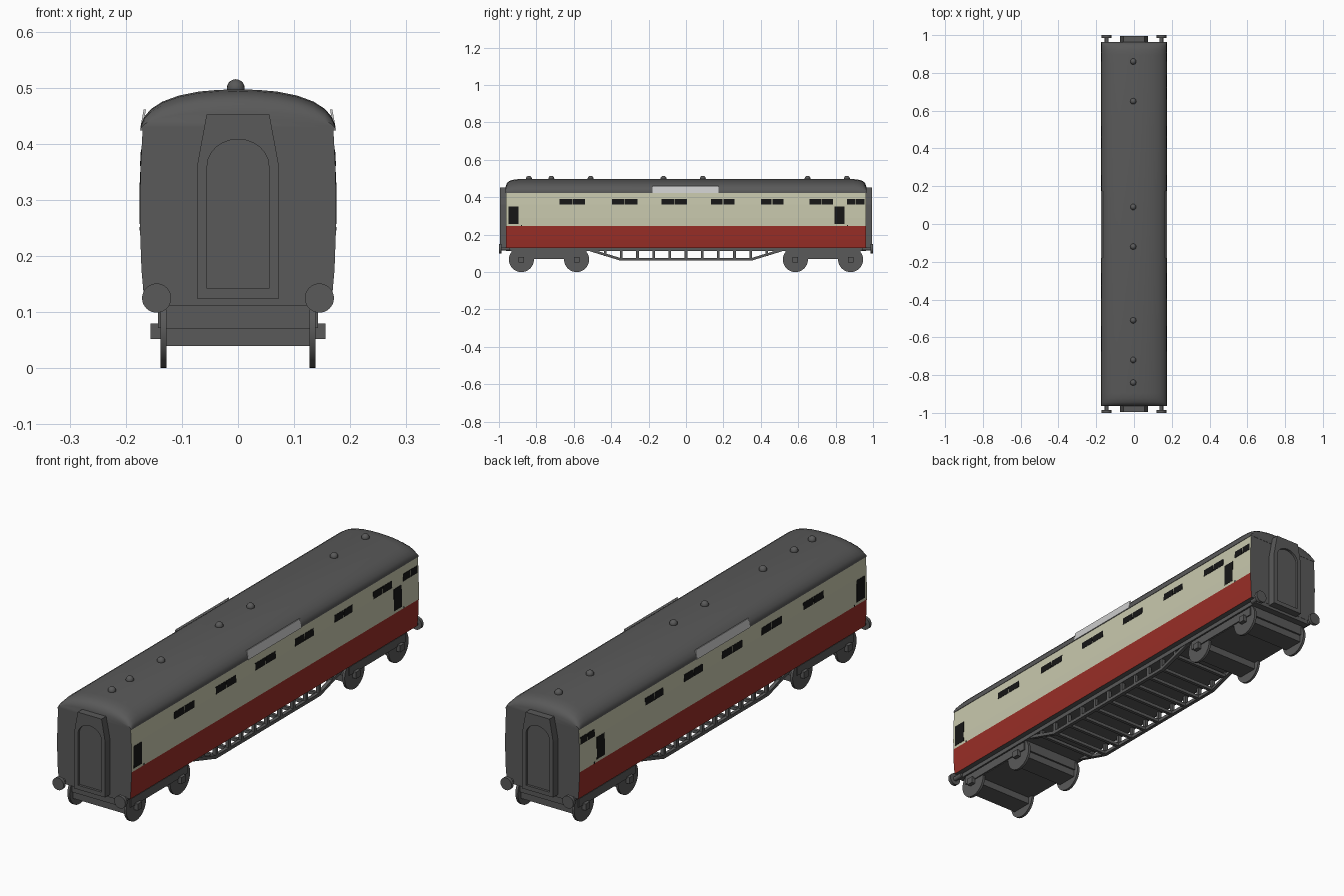
import bpy, bmesh, math
from mathutils import Vector

if "Cube" in bpy.data.objects:
    bpy.data.objects.remove(bpy.data.objects["Cube"])


def mat(name, r, g, b):
    m = bpy.data.materials.new(name)
    m.diffuse_color = (r, g, b, 1)
    m.use_nodes = True
    m.node_tree.nodes["Principled BSDF"].inputs["Base Color"].default_value = m.diffuse_color
    return m


DARK = mat("dark_grey", 0.1, 0.1, 0.1)
RED = mat("red_paint", 0.32, 0.028, 0.02)
CREAM = mat("cream_paint", 0.58, 0.58, 0.42)
BLACK = mat("window_black", 0.008, 0.008, 0.008)
BOARD = mat("board_grey", 0.55, 0.55, 0.55)


def finish(bm, name, mats, smooth=False):
    bmesh.ops.recalc_face_normals(bm, faces=bm.faces)
    me = bpy.data.meshes.new(name)
    bm.to_mesh(me)
    bm.free()
    ob = bpy.data.objects.new(name, me)
    bpy.context.collection.objects.link(ob)
    for m in mats:
        me.materials.append(m)
    if smooth:
        bpy.ops.object.select_all(action='DESELECT')
        ob.select_set(True)
        bpy.context.view_layer.objects.active = ob
        bpy.ops.object.shade_smooth_by_angle(angle=math.radians(35))
    return ob


def loft(name, sections, mats=(DARK,), smooth=False, pick=None):
    """Skin equal-length rings of points and cap both ends."""
    bm = bmesh.new()
    rings = [[bm.verts.new(p) for p in s] for s in sections]
    n = len(rings[0])
    for a, b in zip(rings, rings[1:]):
        for i in range(n):
            j = (i + 1) % n
            f = bm.faces.new((a[i], a[j], b[j], b[i]))
            if pick:
                f.material_index = pick(f.calc_center_median().z)
    bm.faces.new(rings[0])
    bm.faces.new(rings[-1])
    return finish(bm, name, mats, smooth)


def along_y(name, prof, y0, y1, **kw):
    return loft(name, [[(x, y, z) for x, z in prof] for y in (y0, y1)], **kw)


def box(name, x0, x1, y0, y1, z0, z1, m=DARK):
    return along_y(name, [(x0, z0), (x1, z0), (x1, z1), (x0, z1)], y0, y1, mats=(m,))


def mirrored(half):
    return half + [(-x, z) for x, z in reversed(half) if x > 0]


def cyl(name, p, q, r, seg=32):
    p, q = Vector(p), Vector(q)
    bm = bmesh.new()
    bmesh.ops.create_cone(bm, cap_ends=True, segments=seg, radius1=r, radius2=r, depth=(q - p).length)
    bm.transform((q - p).to_track_quat('Z', 'Y').to_matrix().to_4x4())
    bmesh.ops.translate(bm, verts=bm.verts, vec=(p + q) / 2)
    return finish(bm, name, (DARK,), True)


# Body shell, red below and cream above, grey ends
SIDE = [(.168, .13), (.172, .175), (.1745, .245), (.175, .29), (.1735, .36), (.170, .425)]
body_mats = (DARK, RED, CREAM)
along_y("body", mirrored(SIDE), -.963, .963, mats=body_mats,
        pick=lambda z: 0 if z < .132 or z > .42 else (1 if z < .245 else 2))


def side_x(z):
    for (xa, za), (xb, zb) in zip(SIDE, SIDE[1:]):
        if za <= z <= zb:
            return xa + (xb - xa) * (z - za) / (zb - za)
    return SIDE[-1][0]


# Roof with domed ends
ROOF = mirrored([(.172, .424), (.1725, .435), (.167, .448), (.155, .462), (.135, .475),
                 (.105, .486), (.07, .493), (.035, .496), (0, .497)])
secs = []
ends = [(.964, .45, 1), (.957, .72, 1), (.943, .87, 1), (.922, .96, 1), (.895, 1, 1)]
for sgn, seq in ((-1, ends), (1, ends[::-1])):
    for y, s, w in seq:
        secs.append([(x * w, sgn * y, .424 + (z - .424) * s) for x, z in ROOF])
loft("roof", secs, smooth=True)

# Roof ventilators
for y in (-.84, -.72, -.51, -.12, .09, .65, .86):
    bm = bmesh.new()
    bmesh.ops.create_uvsphere(bm, u_segments=16, v_segments=10, radius=.016)
    bmesh.ops.translate(bm, verts=bm.verts, vec=(-.004, y, .499))
    finish(bm, "roof_ventilator", (DARK,), True)


# Panes that follow the curved body side
def pane(name, s, y0, y1, z0, z1):
    prof = [(s * .168, z0), (s * (side_x(z0) + .0012), z0),
            (s * (side_x(z1) + .0012), z1), (s * .168, z1)]
    along_y(name, prof, y0, y1, mats=(BLACK,))


WINDOWS = [(-.675, -.54), (-.395, -.26), (-.13, .005), (.135, .26), (.40, .52), (.86, .955)]
for s in (-1, 1):
    for y0, y1 in WINDOWS + ([(.66, .785)] if s > 0 else []):
        mid = (y0 + y1) / 2
        pane("window", s, y0, mid - .002, .36, .39)
        pane("window", s, mid + .002, y1, .36, .39)
    for y0, y1 in ((-.95, -.895), (.795, .848)):
        pane("door_window", s, y0, y1, .257, .35)
        pane("door_handle", s, y1 + .012, y1 + .018, .245, .252)
    # Destination board at the eaves
    along_y("roof_board", [(s * .171, .424), (s * .175, .424), (s * .168, .461), (s * .164, .461)],
            -.18, .175, mats=(BOARD,))

# Underframe
box("floor_frame", -.145, .145, -.962, .962, .112, .131)

# End gangways with arched recess, and buffers
ARCH = [(.055, .142), (.055, .36)] + [(.055 * math.cos(a), .36 + .048 * math.sin(a))
                                     for a in [math.radians(15 * k) for k in range(1, 6)]] + [(0, .408)]
GANGWAY = mirrored([(.073, .124), (.073, .36), (.056, .452)])
for s in (-1, 1):
    g = along_y("gangway", GANGWAY, s * .955, s * .995)
    cutter = along_y("gangway_cutter", mirrored(ARCH), s * .985, s * 1.02)
    cutter.hide_render = True
    cutter.hide_viewport = True
    mod = g.modifiers.new("recess", 'BOOLEAN')
    mod.operation = 'DIFFERENCE'
    mod.solver = 'EXACT'
    mod.object = cutter
    for x in (-.145, .145):
        cyl("buffer_shank", (x, s * .94, .125), (x, s * .988, .125), .010, 16)
        cyl("buffer_head", (x, s * .986, .125), (x, s, .125), .026)

# Bogies: frame, axle housings, wheels and axle boxes
for c in (-.7325, .7325):
    box("bogie_frame", -.137, .137, c - .2, c + .2, .07, .113)
    for y in (c - .1475, c + .1475):
        box("axle_housing", -.127, .127, y - .045, y + .045, .04, .1)
        for s in (-1, 1):
            cyl("wheel", (s * .127, y, .067), (s * .138, y, .067), .067)
            box("axle_box", s * .13, s * .156, y - .015, y + .015, .052, .08)
    for s in (-1, 1):
        box("bogie_side", s * .13, s * .143, c - .19, c + .19, .072, .108)


# Truss rods under the floor, with posts and cross bars
def truss_z(y):
    return .068 + max(0, abs(y) - .35) / .17 * .052


T = .007
for s in (-1, 1):
    x0, x1 = s * .128, s * .143
    ys = (-.52, -.35, .35, .52)
    secs = [[(x0, y, truss_z(y) - T), (x1, y, truss_z(y) - T),
             (x1, y, truss_z(y) + T), (x0, y, truss_z(y) + T)] for y in ys]
    loft("truss_rod", secs)
    for k in range(-5, 6):
        y = k * .0865
        box("truss_post", x0, x1, y - T, y + T, truss_z(y), .12)
for k in range(-5, 6):
    y = k * .0865
    box("truss_cross_bar", -.13, .13, y - T, y + T, truss_z(y) - T, truss_z(y) + T)
